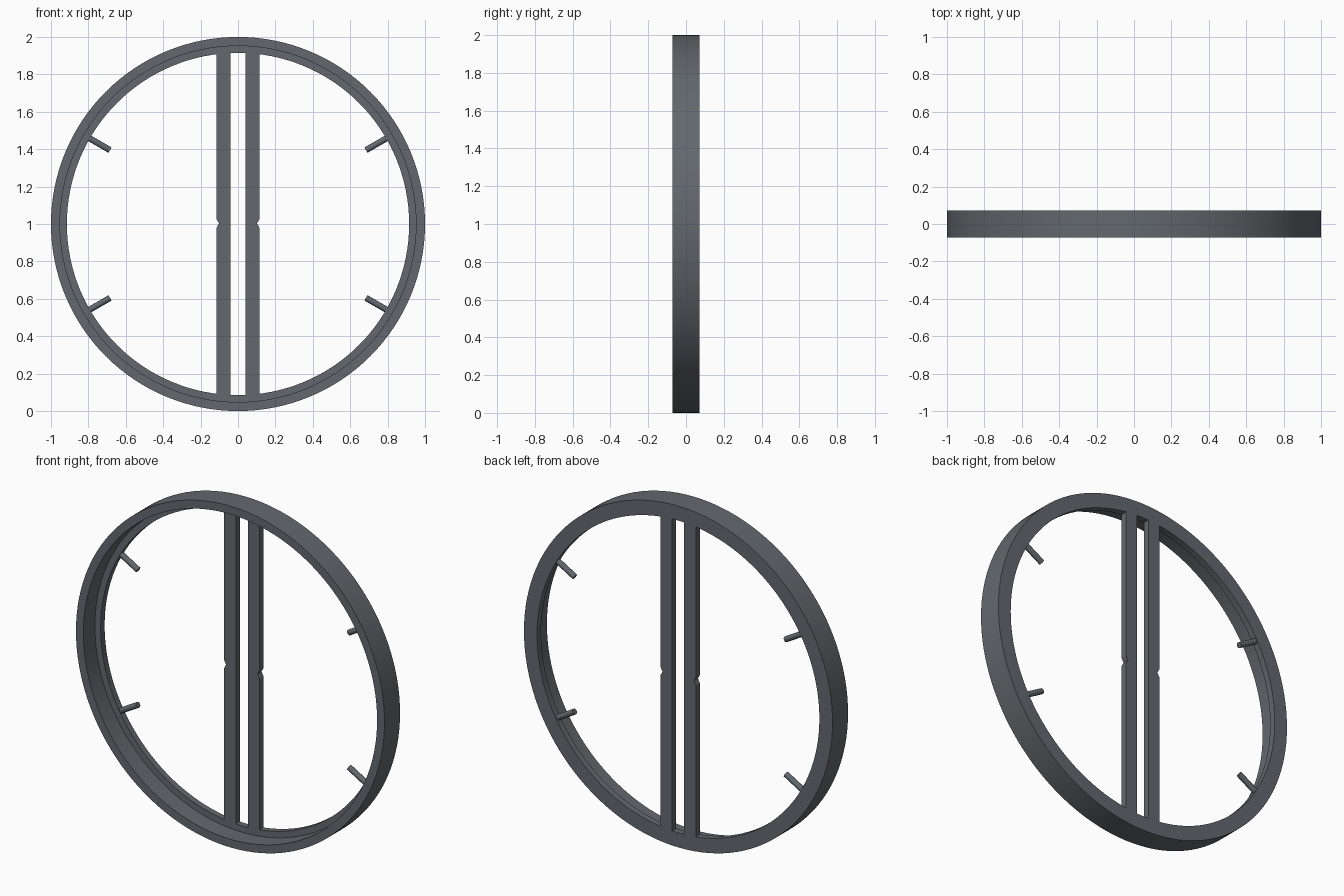
import bpy, bmesh, math
from mathutils import Matrix, Vector

if "Cube" in bpy.data.objects:
    bpy.data.objects.remove(bpy.data.objects["Cube"])

BACK, LEDGE, FRONT = 0.072, 0.035, -0.072
R_OUT, R_STEP, R_IN = 1.0, 0.952, 0.915

mat = bpy.data.materials.new("slate grey")
mat.diffuse_color = (0.125, 0.14, 0.155, 1)
mat.use_nodes = True
mat.node_tree.nodes["Principled BSDF"].inputs["Base Color"].default_value = mat.diffuse_color


def finish(bm, name):
    bmesh.ops.recalc_face_normals(bm, faces=bm.faces)
    me = bpy.data.meshes.new(name)
    bm.to_mesh(me)
    bm.free()
    me.materials.append(mat)
    ob = bpy.data.objects.new(name, me)
    bpy.context.collection.objects.link(ob)
    return ob


def smooth(ob):
    bpy.ops.object.select_all(action='DESELECT')
    ob.select_set(True)
    bpy.context.view_layer.objects.active = ob
    bpy.ops.object.shade_smooth_by_angle(angle=math.radians(35))


# Stepped ring: lathe an L-shaped section round the y axis
bm = bmesh.new()
section = [(R_OUT, FRONT), (R_OUT, BACK), (R_IN, BACK),
           (R_IN, LEDGE), (R_STEP, LEDGE), (R_STEP, FRONT)]
N = 128
rows = []
for i in range(N):
    a = 2 * math.pi * i / N
    rows.append([bm.verts.new((r * math.cos(a), y, 1 + r * math.sin(a))) for r, y in section])
for i in range(N):
    p, q = rows[i], rows[(i + 1) % N]
    for j in range(len(section)):
        k = (j + 1) % len(section)
        bm.faces.new((p[j], p[k], q[k], q[j]))
smooth(finish(bm, "stepped_ring"))

# Two upright bars with a small V notch in each outer edge
X0, X1 = 0.039, 0.115
h0, h1 = (math.sqrt((R_IN + 0.002) ** 2 - x * x) for x in (X0, X1))
outline = [(X0, 1 - h0), (X1, 1 - h1), (X1, 0.978), (X1 - 0.013, 1.003),
           (X1, 1.027), (X1, 1 + h1), (X0, 1 + h0)]
for side, label in ((-1, "left_bar"), (1, "right_bar")):
    bm = bmesh.new()
    face = bm.faces.new([bm.verts.new((side * x, LEDGE, z)) for x, z in outline])
    ext = bmesh.ops.extrude_face_region(bm, geom=[face], use_keep_orig=True)
    moved = [v for v in ext["geom"] if isinstance(v, bmesh.types.BMVert)]
    bmesh.ops.translate(bm, vec=(0, BACK - LEDGE, 0), verts=moved)
    finish(bm, label)

# Four short radial pegs pointing at the centre
R_TIP, R_ROOT = 0.79, 0.935
for n, deg in enumerate((30, 150, 210, 330)):
    a = math.radians(deg)
    d = Vector((math.cos(a), 0, math.sin(a)))
    m = (Matrix.Translation(Vector((0, 0.0525, 1)) + d * (R_TIP + R_ROOT) / 2)
         @ d.to_track_quat('Z', 'Y').to_matrix().to_4x4())
    bm = bmesh.new()
    bmesh.ops.create_cone(bm, cap_ends=True, segments=16, radius1=0.0165,
                          radius2=0.0165, depth=R_ROOT - R_TIP, matrix=m)
    smooth(finish(bm, f"peg_{n + 1}"))
